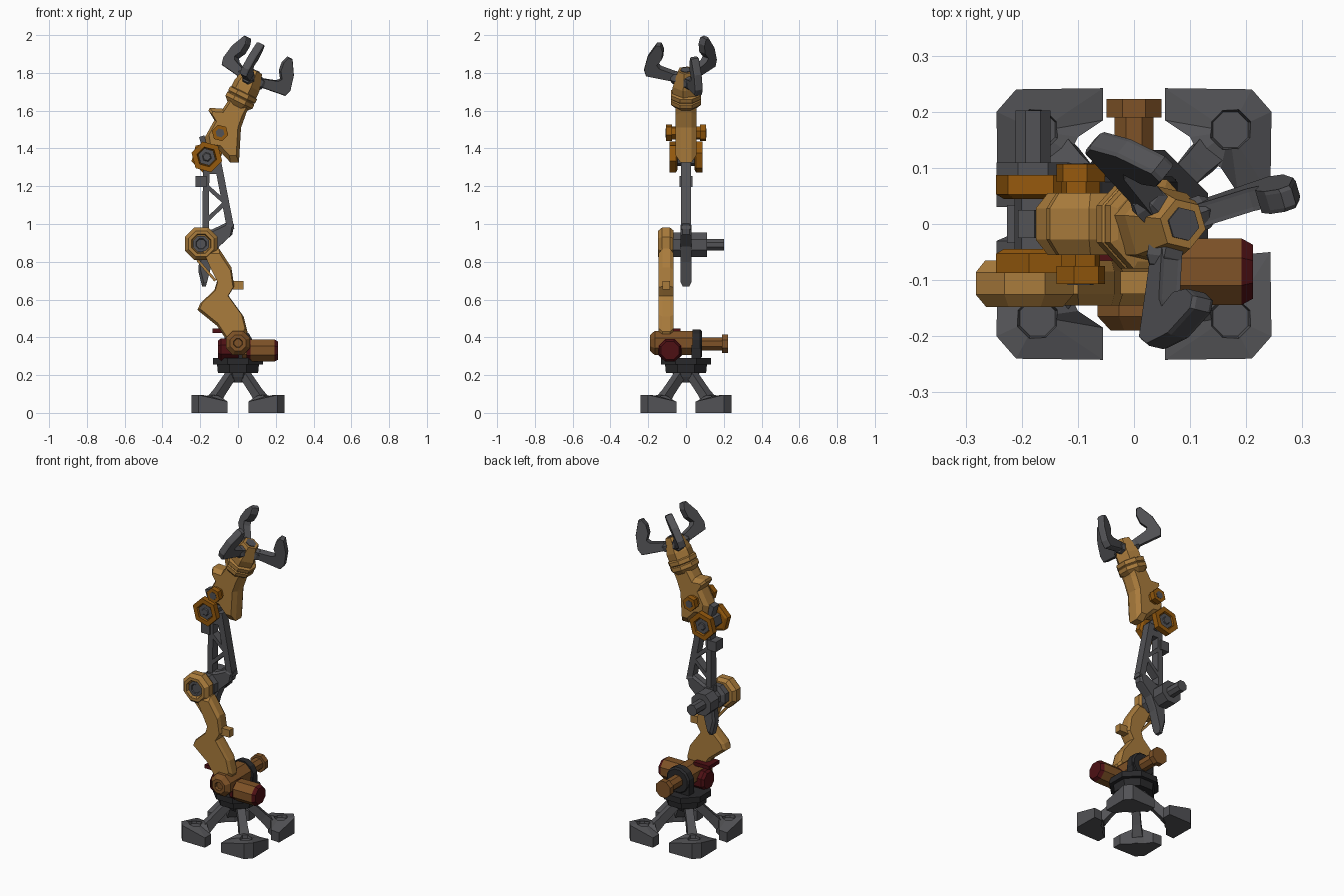
import bpy, bmesh, math
from mathutils import Vector as V

if "Cube" in bpy.data.objects:
    bpy.data.objects.remove(bpy.data.objects["Cube"])

def mat(name, r, g, b):
    m = bpy.data.materials.new(name)
    m.diffuse_color = (r, g, b, 1)
    m.use_nodes = True
    m.node_tree.nodes["Principled BSDF"].inputs["Base Color"].default_value = m.diffuse_color
    return m

GOLD = mat("gold paint", .40, .20, .045)
ORANGE = mat("orange paint", .30, .10, .004)
BROWN = mat("brown motor", .21, .085, .02)
RED = mat("dark red", .075, .005, .007)
GREY = mat("steel grey", .085, .085, .092)
BLACK = mat("black rubber", .022, .022, .024)

def finish(name, bm, m):
    bmesh.ops.recalc_face_normals(bm, faces=bm.faces[:])
    me = bpy.data.meshes.new(name)
    bm.to_mesh(me)
    bm.free()
    me.materials.append(m)
    ob = bpy.data.objects.new(name, me)
    bpy.context.collection.objects.link(ob)
    return ob

def skin(name, rings, m):
    """Closed solid through equal-sized rings of points."""
    bm = bmesh.new()
    rows = [[bm.verts.new(p) for p in ring] for ring in rings]
    n = len(rows[0])
    for a, b in zip(rows, rows[1:]):
        for i in range(n):
            j = (i + 1) % n
            bm.faces.new((a[i], a[j], b[j], b[i]))
    bm.faces.new(rows[0])
    bm.faces.new(rows[-1])
    return finish(name, bm, m)

def tube(name, o, d, stations, n, m, phase=0.0):
    """Faceted turned part: stations are (distance along d, radius)."""
    o, d = V(o), V(d).normalized()
    ref = V((1, 0, 0)) if abs(d.z) > .8 else V((0, 0, 1))
    u = (ref - d * ref.dot(d)).normalized()
    v = d.cross(u)
    ang = [math.radians(phase) + math.tau * i / n for i in range(n)]
    return skin(name, [[o + d * t + (u * math.cos(a) + v * math.sin(a)) * r
                        for a in ang] for t, r in stations], m)

def plate(name, pts, layers, m, o=(0, 0, 0), X=(1, 0, 0), Y=(0, 0, 1), N=(0, 1, 0)):
    """Profile swept along N: layers are (offset, scale about the middle)."""
    o, X, Y, N = V(o), V(X), V(Y), V(N)
    cx = sum(p[0] for p in pts) / len(pts)
    cy = sum(p[1] for p in pts) / len(pts)
    return skin(name, [[o + X * (cx + (x - cx) * s) + Y * (cy + (y - cy) * s) + N * t
                        for x, y in pts] for t, s in layers], m)

def bar(name, p, q, w, y0, y1, m):
    """Straight bar in the xz plane."""
    p, q = V(p), V(q)
    d = (q - p).normalized() * w / 2
    s = V((-d.y, d.x))
    return plate(name, [p - s, q - s, q + s, p + s], [(y0, 1), (y1, 1)], m)

def box(name, x0, x1, y0, y1, z0, z1, m):
    return plate(name, [(x0, z0), (x1, z0), (x1, z1), (x0, z1)], [(y0, 1), (y1, 1)], m)

# --- base: four clawed feet with recessed tops, and sloping legs ---
FOOT = [(.055, .242, .06), (.21, .24, .095), (.245, .20, .095), (.243, .05, .06),
        (.185, .055, .06), (.155, .10, .09), (.115, .125, .095), (.10, .155, .09),
        (.055, .185, .06)]
for sx in (-1, 1):
    for sy in (-1, 1):
        bm = bmesh.new()
        low = [bm.verts.new((x * sx, y * sy, 0)) for x, y, z in FOOT]
        top = [bm.verts.new((x * sx, y * sy, z)) for x, y, z in FOOT]
        mid = bm.verts.new((.17 * sx, .165 * sy, .096))
        for i in range(len(FOOT)):
            j = (i + 1) % len(FOOT)
            bm.faces.new((low[i], low[j], top[j], top[i]))
            bm.faces.new((top[i], top[j], mid))
        bm.faces.new(low)
        foot = finish("foot", bm, GREY)
        cut = tube("foot_recess_cutter", (.172 * sx, .168 * sy, .075), (0, 0, 1),
                   [(0, .034), (.05, .046)], 8, GREY, 22.5)
        cut.hide_render = True
        cut.hide_viewport = True
        mod = foot.modifiers.new("recess", 'BOOLEAN')
        mod.operation = 'DIFFERENCE'
        mod.object = cut
        tube("leg", (.135 * sx, .13 * sy, .055), (-.1 * sx, -.1 * sy, .15),
             [(0, .042), (.07, .034), (.20, .032)], 4, GREY, 45)
tube("base_hub", (0, 0, .16), (0, 0, 1), [(0, .04), (.03, .065), (.055, .08)], 8, GREY, 22.5)

# --- turntable ---
tube("turntable", (0, 0, .21), (0, 0, 1),
     [(0, .115), (.045, .12), (.045, .143), (.08, .143)], 8, BLACK, 22.5)
tube("shoulder_disc", (0, .035, .365), (0, 1, 0),
     [(0, .08), (.04, .08), (.05, .07)], 12, BLACK, 15)
box("shoulder_bracket", -.075, .075, .03, .08, .285, .36, BLACK)

# --- shoulder motors ---
tube("shoulder_shaft", (0, .08, .365), (0, 1, 0),
     [(0, .038), (.11, .038), (.11, .053), (.143, .053)], 8, BROWN, 22.5)
tube("shoulder_drum", (0, -.19, .37), (0, 1, 0),
     [(.015, .022), (0, .026), (0, .045), (.025, .07), (.225, .07)], 8, BROWN, 22.5)
tube("side_motor", (.02, -.085, .33), (1, 0, 0),
     [(0, .05), (.05, .064), (.172, .064)], 8, BROWN, 22.5)
tube("motor_cap", (.192, -.085, .33), (1, 0, 0), [(0, .064), (.02, .052)], 8, RED, 22.5)
tube("motor_collar", (.045, -.085, .33), (1, 0, 0), [(0, .066), (.02, .066)], 8, RED, 22.5)
tube("rear_motor_cap", (-.105, -.075, .335), (1, 0, 0),
     [(0, .052), (.015, .064), (.11, .064)], 8, RED, 22.5)
bar("shoulder_guard", (-.135, .435), (-.03, .435), .022, -.13, -.03, RED)

# --- lower arm ---
plate("lower_arm", [(.05, .43), (.03, .51), (-.05, .62), (-.02, .67), (-.035, .77),
                    (-.10, .87), (-.19, .87), (-.16, .80), (-.11, .70), (-.125, .65),
                    (-.20, .58), (-.215, .545), (-.11, .46), (-.05, .37), (.02, .36)],
      [(-.145, .9), (-.125, 1), (-.085, 1), (-.065, .9)], GOLD)
bar("arm_nub", (-.04, .675), (.03, .675), .045, -.125, -.085, GOLD)
bar("arm_hose", (-.215, .81), (-.12, .70), .014, -.112, -.098, GOLD)

# --- elbow ---
tube("elbow_ring", (-.195, -.148, .895), (0, 1, 0),
     [(.022, .05), (0, .056), (0, .074), (.022, .094), (.062, .094), (.083, .076)],
     8, GOLD, 22.5)
tube("elbow_cap", (-.195, -.135, .895), (0, 1, 0),
     [(.005, .026), (0, .03), (0, .046), (.02, .046)], 8, GREY, 22.5)
tube("elbow_axle", (-.18, -.07, .89), (0, 1, 0),
     [(0, .07), (.04, .07), (.05, .045), (.10, .045), (.10, .07), (.18, .07),
      (.18, .034), (.272, .034)], 8, GREY, 22.5)

# --- upper arm truss ---
THIN = [(-.03, .88), (-.018, 1), (.018, 1), (.03, .88)]
plate("truss_foot", [(-.19, .67), (-.17, .67), (-.135, .80), (-.10, .88), (-.03, .945),
                     (-.02, 1.0), (-.055, 1.01), (-.14, .97), (-.195, .97), (-.21, .75)],
      THIN, GREY)
for name, p, q, w in (("truss_front_bar", (-.038, .97), (-.11, 1.34), .038),
                      ("truss_rear_bar", (-.172, .93), (-.168, 1.34), .034),
                      ("truss_low_brace", (-.165, 1.02), (-.07, 1.11), .022),
                      ("truss_high_brace", (-.165, 1.20), (-.065, 1.11), .022),
                      ("truss_top_tie", (-.175, 1.285), (-.095, 1.285), .04)):
    bar(name, p, q, w, -.026, .026, GREY)
box("truss_clamp", -.226, -.168, -.034, .034, 1.195, 1.255, GREY)
bar("wrist_hook", (-.16, 1.36), (-.192, 1.465), .03, -.025, .025, GREY)

# --- wrist joints, mirrored on both sides ---
tube("wrist_core", (-.165, -.06, 1.355), (0, 1, 0), [(0, .05), (.12, .05)], 6, GREY, 15)
for s in (-1, 1):
    tube("wrist_joint", (-.165, .045 * s, 1.355), (0, s, 0),
         [(0, .07), (.008, .084), (.042, .084), (.042, .054), (.026, .05)], 6, ORANGE, 15)
    tube("wrist_pin", (-.165, .06 * s, 1.355), (0, s, 0),
         [(0, .047), (.02, .047), (.02, .025), (.025, .02)], 6, GREY, 15)
    tube("pivot_joint", (-.095, .045 * s, 1.482), (0, s, 0),
         [(0, .036), (.03, .036), (.03, .045), (.062, .045)], 6, ORANGE, 15)
    tube("pivot_pin", (-.095, .104 * s, 1.482), (0, s, 0), [(0, .024), (.005, .024)],
         6, GREY, 15)

# --- forearm ---
plate("forearm", [(-.04, 1.325), (.005, 1.325), (.016, 1.51), (.045, 1.59), (.07, 1.64),
                  (-.03, 1.685), (-.08, 1.61), (-.15, 1.615), (-.156, 1.60), (-.125, 1.55),
                  (-.175, 1.46), (-.165, 1.40), (-.10, 1.39)],
      [(-.055, .8), (-.028, 1), (.028, 1), (.055, .8)], GOLD)

# --- tilted hand with three claws ---
tilt = math.radians(26)
axis = V((math.sin(tilt), 0, math.cos(tilt)))
side = V((math.cos(tilt), 0, -math.sin(tilt)))
across = V((0, 1, 0))
hand = V((.005, 0, 1.645))
tube("hand_collar", hand, axis, [(-.025, .06), (0, .086), (.022, .086), (.027, .08),
                                 (.033, .086), (.055, .086), (.06, .072)], 8, GOLD, 22.5)
tube("hand_head", hand, axis, [(.05, .074), (.10, .074), (.188, .046)], 6, GOLD, 48)
tube("hand_sensor", hand, axis, [(.185, .031), (.192, .031)], 6, GREY, 48)
CLAW = [(.04, .012), (.09, .018), (.213, .032), (.225, .07), (.205, .15), (.158, .225),
        (.135, .225), (.122, .19), (.128, .14), (.155, .103), (.14, .085), (.04, .055)]
for k in range(3):
    a = math.radians(18 + 120 * k)
    out = side * math.cos(a) + across * math.sin(a)
    plate("claw", CLAW, [(-.021, .96), (-.014, 1), (.014, 1), (.021, .96)], GREY,
          hand + axis * .105, out, axis, axis.cross(out))
    tube("claw_socket", hand + axis * .137, out, [(.02, .036), (.062, .036), (.078, .027)],
         6, GREY)
